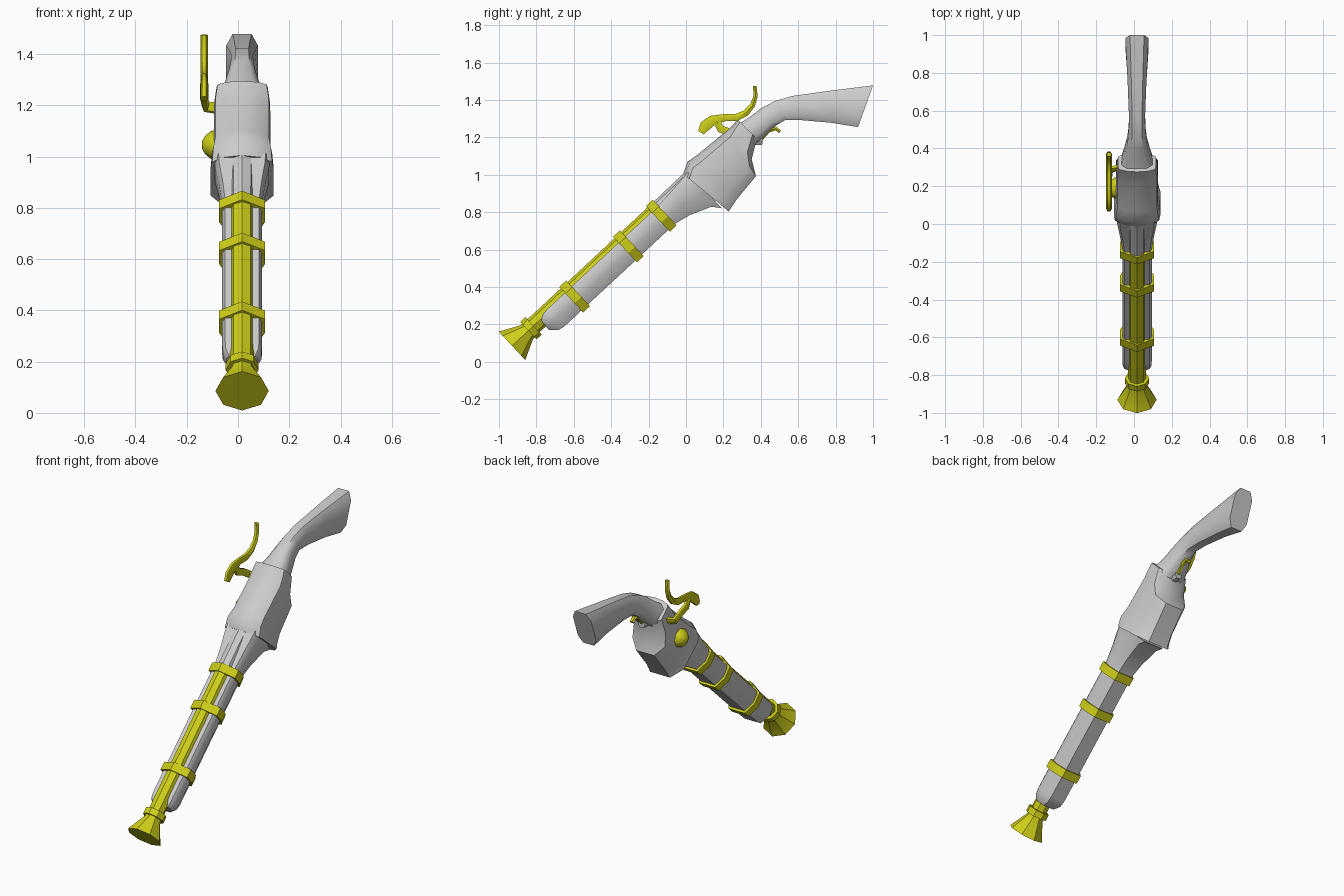
import bpy, bmesh, math
from mathutils import Vector

if "Cube" in bpy.data.objects:
    bpy.data.objects.remove(bpy.data.objects["Cube"])

CX = 0.016                      # centre plane of the body
TILT = math.radians(43)         # barrel elevation
CO, SI = math.cos(TILT), math.sin(TILT)


def material(name, rgb):
    m = bpy.data.materials.new(name)
    m.use_nodes = True
    m.diffuse_color = (*rgb, 1)
    m.node_tree.nodes["Principled BSDF"].inputs["Base Color"].default_value = (*rgb, 1)
    return m


GREY = material("grey", (0.6, 0.6, 0.6))
GOLD = material("yellow gold", (0.62, 0.62, 0.01))


def tilt(s, t):
    """Barrel coordinates (along, across) to y, z."""
    return Vector((CO * s - SI * t, SI * s + CO * t))


def skin(name, rings, mat, angle=35):
    """Closed surface through equal-sized rings of points."""
    bm = bmesh.new()
    loops = [[bm.verts.new(p) for p in r] for r in rings]
    for a, b in zip(loops, loops[1:]):
        for i in range(len(a)):
            j = (i + 1) % len(a)
            bm.faces.new((a[i], a[j], b[j], b[i]))
    bm.faces.new(loops[0])
    bm.faces.new(loops[-1])
    bmesh.ops.recalc_face_normals(bm, faces=bm.faces)
    me = bpy.data.meshes.new(name)
    bm.to_mesh(me)
    bm.free()
    me.materials.append(mat)
    ob = bpy.data.objects.new(name, me)
    bpy.context.collection.objects.link(ob)
    bpy.ops.object.select_all(action='DESELECT')
    ob.select_set(True)
    bpy.context.view_layer.objects.active = ob
    bpy.ops.object.shade_smooth_by_angle(angle=math.radians(angle))
    return ob


def section(half, top, bottom, width):
    """Mirror a half outline (x, height fractions) between two y, z points."""
    top, bottom = Vector(top), Vector(bottom)
    full = half + [(-x, v) for x, v in reversed(half) if x > 0]
    pts = []
    for x, v in full:
        p = bottom.lerp(top, v)
        pts.append((CX + x * width, p.x, p.y))
    return pts


def barrel_loft(name, half, rows, mat, angle=35):
    skin(name, [section(half, tilt(a, b), tilt(c, d), w) for a, b, c, d, w in rows], mat, angle)


def turned(name, profile, mat, t=0.697, sides=8):
    """Octagonal turned part along the barrel from (along, radius) pairs."""
    rings = []
    for s, r in profile:
        ring = []
        for i in range(sides):
            a = math.tau * i / sides
            p = tilt(s, t + r * math.cos(a))
            ring.append((CX + r * math.sin(a), p.x, p.y))
        rings.append(ring)
    skin(name, rings, mat, 30)


def bar(name, path, mat, half_x, sides=6):
    """Bent bar in the side plane from (x, y, z, radius) rows."""
    pts = [Vector(p[:3]) for p in path]
    rings = []
    for i, p in enumerate(pts):
        d = (pts[min(i + 1, len(pts) - 1)] - pts[max(i - 1, 0)]).normalized()
        u = Vector((0, -d.z, d.y))
        u = u.normalized() if u.length > 0.05 else Vector((0, 0, 1))
        v = d.cross(u).normalized()
        r = path[i][3]
        rings.append([p + u * r * math.cos(a) + v * half_x * math.sin(a)
                      for a in (math.tau * (k + 0.5) / sides for k in range(sides))])
    skin(name, rings, mat, 45)


# Barrel, flared muzzle and collar
turned("barrel", [(-0.53, 0.047), (0.45, 0.047)], GOLD)
turned("muzzle_bell", [(-0.622, 0.104), (-0.515, 0.05), (-0.49, 0.05)], GOLD)
turned("muzzle_collar", [(-0.503, 0.064), (-0.465, 0.064)], GOLD)
turned("barrel_breech", [(0.44, 0.047), (0.75, 0.05)], GREY)

# Fore stock, rounded at the nose and flaring into the receiver
STOCK = [(0.85, 1), (1, 0.85), (1, 0.45), (0.6, 0)]
barrel_loft("fore_stock", STOCK, [
    (-0.415, 0.69, -0.42, 0.625, 0.06),
    (-0.39, 0.708, -0.385, 0.59, 0.075),
    (-0.35, 0.712, -0.35, 0.582, 0.078),
    (0.46, 0.712, 0.46, 0.58, 0.078),
    (0.56, 0.72, 0.55, 0.56, 0.09),
    (0.65, 0.73, 0.665, 0.514, 0.105),
    (0.70, 0.735, 0.70, 0.47, 0.108)], GREY)

# Three bands round barrel and stock
BAND = [(0, 1), (1, 0.74), (1, 0.36), (0.6, 0)]
for label, s in (("front", -0.197), ("middle", 0.196), ("rear", 0.436)):
    barrel_loft(label + "_band", BAND,
                [(e, 0.755, e, 0.568, 0.09) for e in (s - 0.025, s + 0.025)], GOLD, 20)

# Receiver with a raised rim at the front and a cut-away lower rear
BODY = [(0, 1), (0.6, 0.96), (0.95, 0.87), (1, 0.75), (1, 0.22), (0.55, 0)]
barrel_loft("receiver", BODY, [
    (0.675, 0.745, 0.715, 0.432, 0.123),
    (0.735, 0.777, 0.735, 0.437, 0.118),
    (0.80, 0.768, 0.79, 0.45, 0.11),
    (1.0, 0.755, 0.95, 0.471, 0.11),
    (1.04, 0.755, 0.995, 0.552, 0.108),
    (1.085, 0.759, 1.092, 0.616, 0.1)], GREY, 40)

# Curved grip widening to the butt
GRIP = [(0.6, 1), (1, 0.8), (1, 0.2), (0.6, 0)]
skin("grip", [section(GRIP, a, b, w) for a, b, w in (
    ((0.28, 1.27), (0.35, 1.15), 0.09),
    ((0.34, 1.308), (0.42, 1.206), 0.068),
    ((0.40, 1.355), (0.475, 1.26), 0.052),
    ((0.475, 1.394), (0.53, 1.292), 0.044),
    ((0.566, 1.421), (0.62, 1.292), 0.043),
    ((0.75, 1.447), (0.78, 1.278), 0.05),
    ((1.0, 1.478), (0.92, 1.255), 0.062))], GREY, 50)

# Trigger and its boss
bar("trigger_boss", [(CX, 0.35, 1.18, 0.025), (CX, 0.41, 1.18, 0.022)], GREY, 0.025)
bar("trigger", [(CX, 0.40, 1.19, 0.012), (CX, 0.44, 1.235, 0.012),
                (CX, 0.48, 1.248, 0.012), (CX, 0.503, 1.23, 0.01)], GOLD, 0.014)

# Side hammer: curved lever and the arm joining it to the receiver
HX = -0.132
bar("hammer", [(HX, y, z, r) for y, z, r in (
    (0.08, 1.225, 0.02), (0.10, 1.26, 0.034), (0.14, 1.29, 0.032), (0.20, 1.305, 0.022),
    (0.27, 1.307, 0.022), (0.32, 1.33, 0.02), (0.355, 1.37, 0.016),
    (0.372, 1.42, 0.013), (0.368, 1.475, 0.011))], GOLD, 0.015)
bar("hammer_arm", [(HX, 0.165, 1.285, 0.02), (HX, 0.185, 1.245, 0.024),
                   (HX, 0.24, 1.225, 0.022), (HX + 0.006, 0.285, 1.195, 0.024),
                   (-0.08, 0.30, 1.188, 0.024)], GOLD, 0.016)

# Domed side cap
skin("side_cap", [[(x, 0.19 + r * math.cos(math.tau * k / 8), 1.045 + r * math.sin(math.tau * k / 8))
                   for k in range(8)]
                  for x, r in ((-0.085, 0.058), (-0.105, 0.055), (-0.128, 0.036), (-0.14, 0.015))], GOLD, 50)
